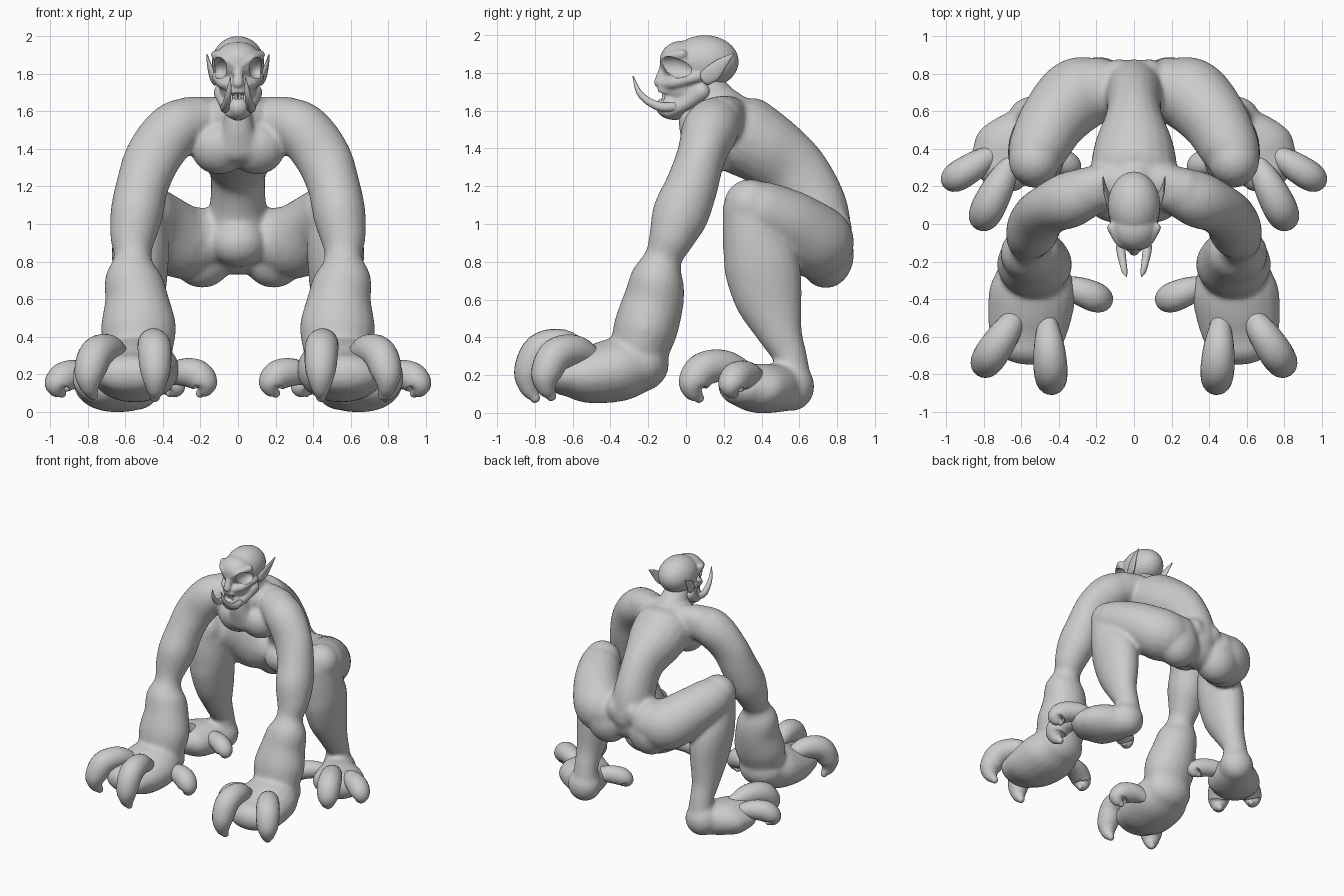
import bpy, bmesh, math
from mathutils import Vector, Matrix

cube = bpy.data.objects.get("Cube")
if cube:
    bpy.data.objects.remove(cube)

skin = bpy.data.materials.new("grey_clay")
skin.use_nodes = True
tone = (0.6, 0.6, 0.6, 1)
skin.diffuse_color = tone
skin.node_tree.nodes["Principled BSDF"].inputs["Base Color"].default_value = tone

ACROSS, FORWARD, UP = Vector((1, 0, 0)), Vector((0, 1, 0)), Vector((0, 0, 1))
SIDES = {"left": 1, "right": -1}


def spline(points, steps):
    """Catmull-Rom samples through (x, y, z, side radius, depth radius)."""
    rows = [Vector(p if len(p) == 5 else (*p, p[-1])) for p in points]
    rows = [rows[0] * 2 - rows[1]] + rows + [rows[-1] * 2 - rows[-2]]
    out = []
    for before, start, end, after in zip(rows, rows[1:], rows[2:], rows[3:]):
        slope_in, slope_out = (end - before) / 2, (after - start) / 2
        for i in range(steps):
            t = i / steps
            ease = t * t * (3 - 2 * t)
            out.append(start.lerp(end, ease) + slope_in * t * (1 - t) ** 2
                       - slope_out * t * t * (1 - t))
    return out + [rows[-2]]


def tube(bm, points, sign=1, ref=ACROSS, steps=5, sides=20):
    """Round-ended tube with varying oval sections."""
    rows = spline(points, steps)
    pos = [Vector(r[:3]) for r in rows]
    last = len(rows) - 1
    sections = []
    for i, r in enumerate(rows):
        tangent = (pos[min(i + 1, last)] - pos[max(i - 1, 0)]).normalized()
        rx, ry = max(r[3], 0.003), max(r[4], 0.003)
        cap = range(-80, 1, 20) if i == 0 else range(0, 81, 20) if i == last else [0]
        for angle in map(math.radians, cap):
            k = math.cos(angle)
            sections.append((pos[i] + tangent * min(rx, ry) * math.sin(angle), tangent, rx * k, ry * k))
    rings = []
    for centre, tangent, rx, ry in sections:
        u = (ref - tangent * ref.dot(tangent)).normalized()
        v = tangent.cross(u)
        ring = []
        for j in range(sides):
            angle = math.tau * j / sides
            p = centre + u * rx * math.cos(angle) + v * ry * math.sin(angle)
            ring.append(bm.verts.new((p.x * sign, p.y, p.z)))
        rings.append(ring)
    for lower, upper in zip(rings, rings[1:]):
        for j in range(sides):
            k = (j + 1) % sides
            bm.faces.new((lower[j], lower[k], upper[k], upper[j]))
    bm.faces.new(rings[0])
    bm.faces.new(rings[-1])


def ball(bm, centre, radii, sign=1, tilt=0):
    """Ellipsoid, tilted about the x axis."""
    place = (Matrix.Translation((centre[0] * sign, centre[1], centre[2]))
             @ Matrix.Rotation(math.radians(tilt), 4, 'X') @ Matrix.Diagonal((*radii, 1)))
    bmesh.ops.create_uvsphere(bm, u_segments=24, v_segments=16, radius=1, matrix=place)


def curled_digit(bm, base, tip, low, high, radius, sign):
    """Finger or toe: a bulb that arches forward and drops to a blunt tip."""
    start, end = Vector((*base, low)), Vector((*tip, low))
    path = []
    for reach, rise, width in ((0, .8, .6), (.4, 1, .9), (.8, .9, 1), (1, .5, .9), (1, .2, .6), (.9, 0, .3)):
        path.append((*(start.lerp(end, reach) + UP * rise * (high - low)), width * radius))
    tube(bm, path, sign, UP.cross(end - start).normalized())


def finish(bm, name, voxel=0, smooth=0, cutter=None):
    bmesh.ops.recalc_face_normals(bm, faces=bm.faces)
    mesh = bpy.data.meshes.new(name)
    bm.to_mesh(mesh)
    bm.free()
    mesh.materials.append(skin)
    mesh.shade_smooth()
    ob = bpy.data.objects.new(name, mesh)
    bpy.context.collection.objects.link(ob)
    if voxel:
        mod = ob.modifiers.new("blend", 'REMESH')
        mod.mode, mod.voxel_size, mod.use_smooth_shade = 'VOXEL', voxel, True
    if smooth:
        mod = ob.modifiers.new("soften", 'SMOOTH')
        mod.factor, mod.iterations = 0.5, smooth
    if cutter:
        mod = ob.modifiers.new("hollows", 'BOOLEAN')
        mod.operation, mod.solver, mod.object = 'DIFFERENCE', 'EXACT', cutter
    return ob


# Body: torso, neck, limbs, palms and soles blended into one skin
body = bmesh.new()
tube(body, [(0, .17, 1.57, .19, .13), (0, .27, 1.49, .23, .21), (0, .42, 1.4, .21, .2),
            (0, .57, 1.28, .15, .18), (0, .67, 1.1, .15, .18), (0, .7, .95, .18)])
tube(body, [(0, .25, 1.56, .13), (0, .16, 1.65, .11), (0, .08, 1.77, .09)])
tube(body, [(0, .07, 1.4, .12, .08), (0, .03, 1.53, .08, .07), (0, .02, 1.66, .06)])
ball(body, (0, .6, .9), (.15, .14, .13))
ball(body, (0, .72, .87), (.24, .13, .14))
for s in SIDES.values():
    # chest, lower back and buttock masses
    ball(body, (.1, .13, 1.4), (.15, .12, .14), s, 25)
    ball(body, (.08, .79, .98), (.08, .09, .1), s)
    ball(body, (.19, .74, .84), (.17, .15, .18), s)
    tube(body, [(.06, .24, 1.58, .09), (.16, .22, 1.58, .1), (.26, .18, 1.56, .12)], s, FORWARD)
    # arm
    tube(body, [(.22, .18, 1.55, .13), (.34, .13, 1.5, .15), (.45, .08, 1.36, .15, .13),
                (.51, .03, 1.2, .14), (.54, -.03, 1.05, .14, .15), (.56, -.08, .92, .12),
                (.56, -.12, .82, .1), (.56, -.15, .72, .15, .14), (.54, -.17, .6, .17, .16),
                (.53, -.21, .46, .2, .17), (.53, -.24, .36, .19, .16)], s)
    # palm
    tube(body, [(.53, -.24, .26, .19, .15), (.54, -.36, .23, .23, .17), (.56, -.52, .2, .22, .15),
                (.57, -.64, .2, .19, .11)], s)
    # thigh
    tube(body, [(.2, .71, .91, .18), (.31, .68, .91, .2), (.43, .55, 1, .18),
                (.51, .4, 1.07, .16), (.53, .34, 1.1, .14)], s, UP)
    # shin
    tube(body, [(.53, .33, 1.07, .13, .14), (.52, .36, .92, .15, .17), (.52, .4, .78, .15, .2),
                (.52, .44, .6, .13, .18), (.53, .5, .42, .1, .12), (.53, .55, .3, .09), (.53, .56, .2, .1)], s)
    # heel and sole
    ball(body, (.54, .56, .14), (.13, .12, .13), s)
    tube(body, [(.54, .54, .13, .12), (.6, .46, .13, .17, .13), (.67, .37, .13, .2, .13),
                (.72, .3, .14, .17, .11)], s)
finish(body, "body", voxel=.014, smooth=12)

# Eye sockets and mouth slit
cuts = bmesh.new()
for s in SIDES.values():
    ball(cuts, (.1, -.06, 1.83), (.05, .1, .055), s, -12)
ball(cuts, (0, -.17, 1.68), (.08, .07, .02))
hollows = finish(cuts, "hollow_cutter")
hollows.hide_render = True
hollows.hide_set(True)

# Head: skull, face, jaw, brow and cheekbones
head = bmesh.new()
ball(head, (0, .1, 1.86), (.14, .18, .14))
ball(head, (0, -.01, 1.86), (.13, .13, .11), tilt=-10)
ball(head, (0, .03, 1.74), (.1, .15, .13))
ball(head, (0, -.06, 1.62), (.07, .1, .07))
ball(head, (0, -.09, 1.71), (.06, .06, .04))
tube(head, [(0, -.11, 1.84, .025), (0, -.14, 1.75, .03)])
for s in SIDES.values():
    tube(head, [(.01, -.12, 1.84, .02), (.07, -.1, 1.88, .025), (.12, -.02, 1.9, .025)], s, UP)
    tube(head, [(.04, -.1, 1.74, .03), (.08, -.05, 1.75, .03), (.11, .06, 1.78, .03)], s, UP)
    tube(head, [(.03, -.09, 1.6, .04), (.06, 0, 1.64, .04), (.08, .08, 1.7, .05)], s, UP)
finish(head, "head", voxel=.009, smooth=4, cutter=hollows)

# Fingers and toes: base, tip, lowest and highest centre height, radius
digits = {
    "inner_finger": ((.46, -.53), (.44, -.83), .08, .36, .09),
    "outer_finger": ((.62, -.48), (.79, -.74), .09, .33, .09),
    "thumb": ((.38, -.32), (.18, -.4), .1, .21, .08),
    "front_toe": ((.66, .32), (.8, .04), .08, .25, .09),
    "outer_toe": ((.74, .38), (.96, .24), .1, .2, .08),
    "inner_toe": ((.56, .42), (.34, .31), .1, .17, .07),
}
for side, s in SIDES.items():
    for name, shape in digits.items():
        bm = bmesh.new()
        curled_digit(bm, *shape, s)
        finish(bm, f"{side}_{name}")
    # ears, tusks and teeth
    bm = bmesh.new()
    tube(bm, [(.12, .1, 1.77, .02, .04), (.14, .14, 1.8, .015, .045),
              (.155, .19, 1.85, .01, .03), (.165, .25, 1.9, .004)], s)
    finish(bm, f"{side}_ear")
    bm = bmesh.new()
    tube(bm, [(.06, -.06, 1.62, .025), (.07, -.13, 1.62, .025), (.06, -.2, 1.65, .02),
              (.05, -.25, 1.7, .015), (.04, -.28, 1.78, .003)], s)
    finish(bm, f"{side}_tusk")
    bm = bmesh.new()
    for x in (.01, .035):
        tube(bm, [(x, -.12, 1.64, .01), (x, -.12, 1.7, .005)], s, steps=2, sides=10)
    finish(bm, f"{side}_teeth")
